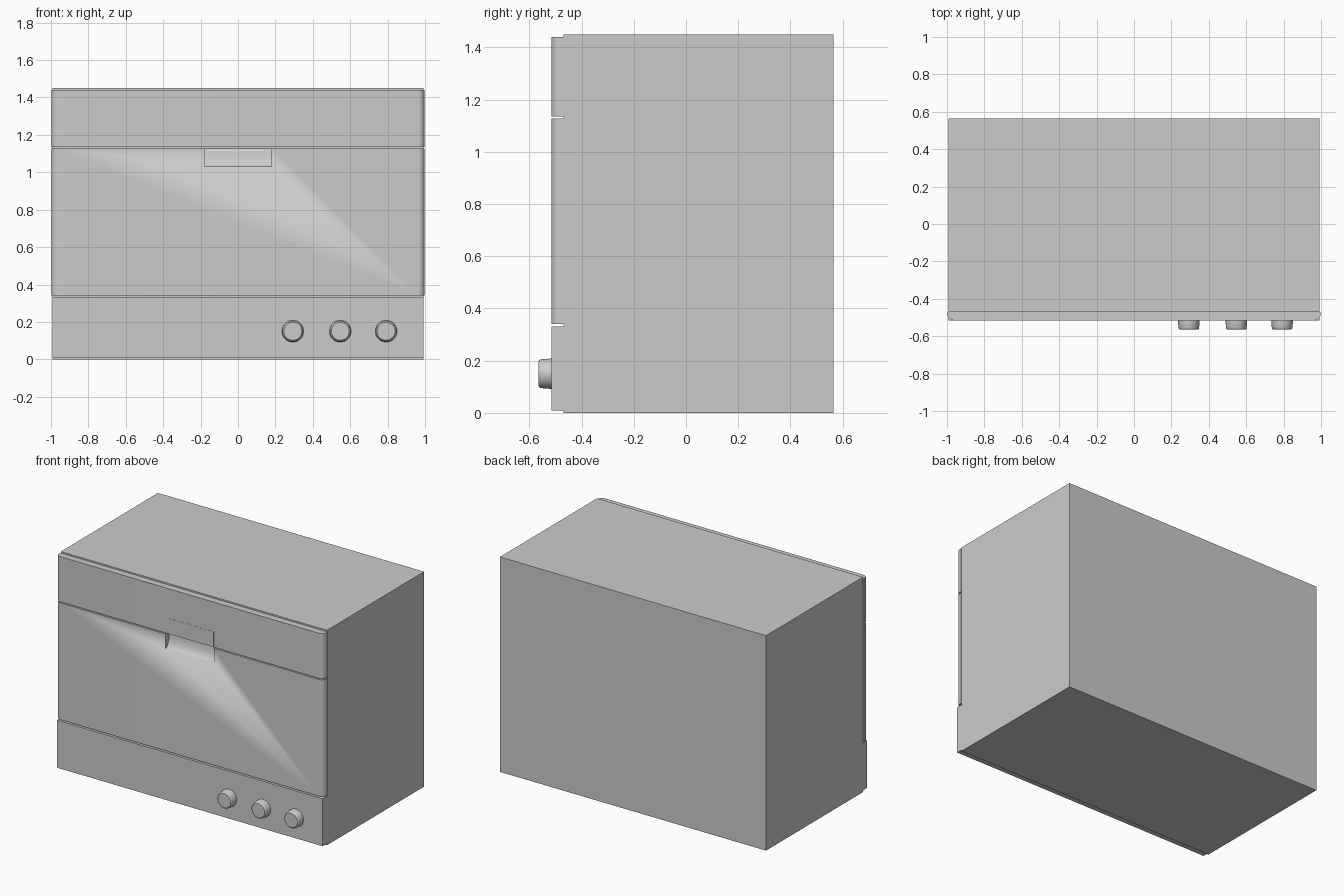
import bpy, bmesh, math
from mathutils import Vector

if "Cube" in bpy.data.objects:
    bpy.data.objects.remove(bpy.data.objects["Cube"])


def finish(name, bm, smooth=True):
    bmesh.ops.recalc_face_normals(bm, faces=bm.faces[:])
    mesh = bpy.data.meshes.new(name)
    bm.to_mesh(mesh)
    bm.free()
    ob = bpy.data.objects.new(name, mesh)
    bpy.context.collection.objects.link(ob)
    if smooth:
        bpy.ops.object.select_all(action='DESELECT')
        ob.select_set(True)
        bpy.context.view_layer.objects.active = ob
        bpy.ops.object.shade_smooth_by_angle(angle=math.radians(35))
    return ob


def prism(name, pts, offset, smooth=True):
    """Extrude a closed outline of 3D points along offset."""
    bm = bmesh.new()
    face = bm.faces.new([bm.verts.new(p) for p in pts])
    ext = bmesh.ops.extrude_face_region(bm, geom=[face])['geom']
    bmesh.ops.translate(bm, vec=Vector(offset),
                        verts=[v for v in ext if isinstance(v, bmesh.types.BMVert)])
    return finish(name, bm, smooth)


def box(name, x0, x1, y0, y1, z0, z1):
    return prism(name, [(x0, y0, z0), (x1, y0, z0), (x1, y1, z0), (x0, y1, z0)],
                 (0, 0, z1 - z0), False)


FRONT, BODY_FRONT, BACK = -0.515, -0.47, 0.565


def rounded_panel(name, z0, z1, half=0.998, r=0.035):
    """Front panel with rounded vertical front edges."""
    right = []
    for i in range(9):
        a = math.radians(90 * i / 8)
        right.append((half - r + r * math.sin(a), FRONT + r - r * math.cos(a)))
    right.append((half, BODY_FRONT))
    outline = right + [(-x, y) for x, y in reversed(right)]
    return prism(name, [(x, y, z0) for x, y in outline], (0, 0, z1 - z0))


# cabinet and front panels
box("cabinet", -0.993, 0.993, BODY_FRONT, BACK, 0, 1.45)
rounded_panel("upper_panel", 1.135, 1.44)
door = rounded_panel("door", 0.34, 1.128)
box("control_panel", -0.992, 0.992, FRONT, BODY_FRONT, 0.01, 0.33)

# scooped hand grip cut in the top edge of the door
scoop = [(-0.18, -0.6, 1.2), (-0.18, -0.6, 1.03)]
for i in range(9):
    a = math.radians(90 * i / 8)
    scoop.append((-0.18, FRONT + 0.04 * math.sin(a), 1.128 - 0.098 * math.cos(a)))
scoop.append((-0.18, FRONT + 0.04, 1.2))
cutter = prism("grip_cutter", scoop, (0.36, 0, 0))
cutter.hide_render = True
cutter.hide_viewport = True
cut = door.modifiers.new("grip", 'BOOLEAN')
cut.operation = 'DIFFERENCE'
cut.solver = 'EXACT'
cut.object = cutter

# flush latch plate above the grip
box("latch_plate", -0.18, 0.18, FRONT - 0.001, FRONT + 0.01, 1.136, 1.24)


def knob(name, x, z, segs=32):
    """Turned knob with a softened front rim."""
    profile = [(0.060, BODY_FRONT), (0.058, -0.52), (0.055, -0.556),
               (0.053, -0.561), (0.048, -0.565)]
    bm = bmesh.new()
    rings = []
    for r, y in profile:
        rings.append([bm.verts.new((x + r * math.cos(2 * math.pi * i / segs), y,
                                    z + r * math.sin(2 * math.pi * i / segs)))
                      for i in range(segs)])
    for a, b in zip(rings, rings[1:]):
        for i in range(segs):
            j = (i + 1) % segs
            bm.faces.new((a[i], a[j], b[j], b[i]))
    bm.faces.new(rings[0])
    bm.faces.new(rings[-1])
    return finish(name, bm)


# control knobs
for n, x in enumerate((0.293, 0.547, 0.792)):
    knob(f"control_knob_{n + 1}", x, 0.15)
